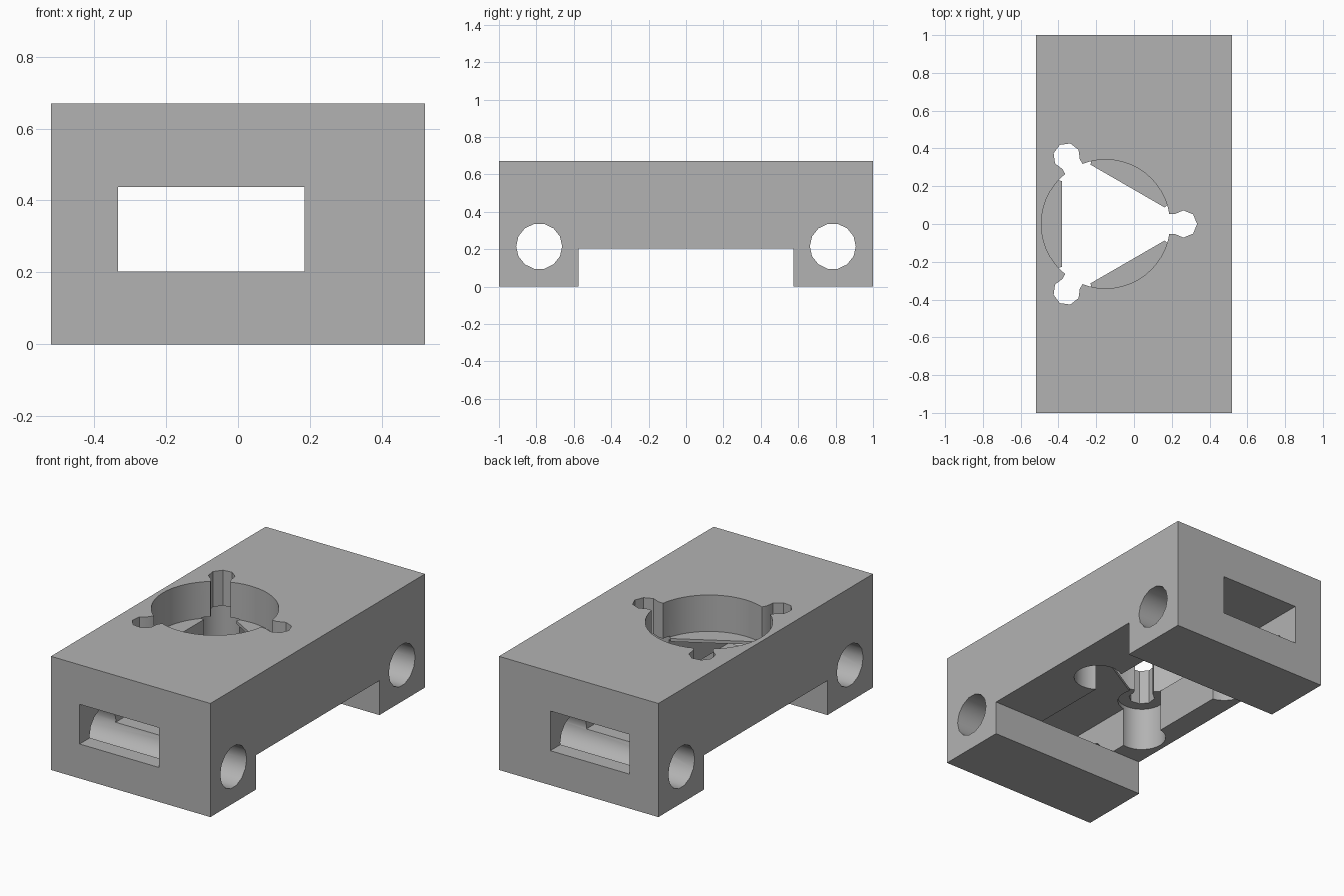
import bpy, bmesh
from math import cos, sin, pi, radians
from mathutils import Matrix, Vector

cube = bpy.data.objects.get("Cube")
if cube:
    bpy.data.objects.remove(cube, do_unlink=True)

grey = bpy.data.materials.new("plain grey")
grey.use_nodes = True
colour = (0.45, 0.45, 0.45, 1)
grey.diffuse_color = colour
grey.node_tree.nodes["Principled BSDF"].inputs["Base Color"].default_value = colour


def prism(name, outline, low, high, axis="Z"):
    """Extrude an outline along z, or a (y, z) outline along x."""
    place = (lambda a, b, c: (a, b, c)) if axis == "Z" else (lambda a, b, c: (c, a, b))
    bm = bmesh.new()
    face = bm.faces.new([bm.verts.new(place(a, b, low)) for a, b in outline])
    grown = bmesh.ops.extrude_face_region(bm, geom=[face])["geom"]
    shift = Vector(place(0, 0, high - low))
    bmesh.ops.translate(bm, vec=shift, verts=[g for g in grown if isinstance(g, bmesh.types.BMVert)])
    bmesh.ops.recalc_face_normals(bm, faces=bm.faces)
    mesh = bpy.data.meshes.new(name)
    bm.to_mesh(mesh)
    bm.free()
    mesh.materials.append(grey)
    obj = bpy.data.objects.new(name, mesh)
    bpy.context.collection.objects.link(obj)
    return obj


def ring(cx, cy, radius, sides, turn=0.0):
    return [(cx + radius * cos(turn + 2 * pi * i / sides),
             cy + radius * sin(turn + 2 * pi * i / sides)) for i in range(sides)]


def rect(x0, x1, y0, y1):
    return [(x0, y0), (x1, y0), (x1, y1), (x0, y1)]


# Block with two feet, extruded from its side profile
W, H, STEP, FOOT = 0.52, 0.67, 0.203, 0.575
block = prism("mount_block", [(-1, 0), (-FOOT, 0), (-FOOT, STEP), (FOOT, STEP),
                              (FOOT, 0), (1, 0), (1, H), (-1, H)], -W, W, "X")

# Long slot through the ends and the cross holes in the feet
cutters = [prism("slot_cutter", rect(-0.333, 0.185, -1.1, 1.1), STEP, 0.437)]
for side in (-1, 1):
    cutters.append(prism("cross_hole_cutter", ring(side * 0.785, 0.215, 0.123, 14), -0.6, 0.6, "X"))

# Round pocket from the top, triangular opening below it
CX, FLOOR = -0.15, 0.455
cutters.append(prism("pocket_cutter", ring(CX, 0, 0.341, 48), FLOOR, 0.8))
cutters.append(prism("triangle_cutter", ring(CX, 0, 0.464, 3), 0.1, FLOOR + 0.003))

# Three bolt holes with necks and wider bores underneath
for k in range(3):
    turn = radians(120 * k)
    parts = [prism("bolt_hole_cutter", ring(0.412, 0, 0.072, 8), 0.3, 0.8),
             prism("neck_cutter", rect(0.25, 0.4, -0.053, 0.053), 0.3, 0.8),
             prism("bolt_bore_cutter", ring(0.412, 0, 0.133, 28), 0.1, FLOOR + 0.006)]
    for part in parts:
        part.data.transform(Matrix.Translation((CX, 0, 0)) @ Matrix.Rotation(turn, 4, "Z"))
    cutters += parts

# Apply the cuts one after another
bpy.context.view_layer.objects.active = block
for cutter in cutters:
    cutter.hide_render = True
    cut = block.modifiers.new("cut", "BOOLEAN")
    cut.operation = "DIFFERENCE"
    cut.solver = "EXACT"
    cut.object = cutter
    bpy.ops.object.modifier_apply(modifier=cut.name)
    bpy.data.objects.remove(cutter, do_unlink=True)

# Smooth the round walls, keep the corners sharp
bpy.ops.object.select_all(action="DESELECT")
block.select_set(True)
bpy.ops.object.shade_smooth_by_angle(angle=radians(30))
